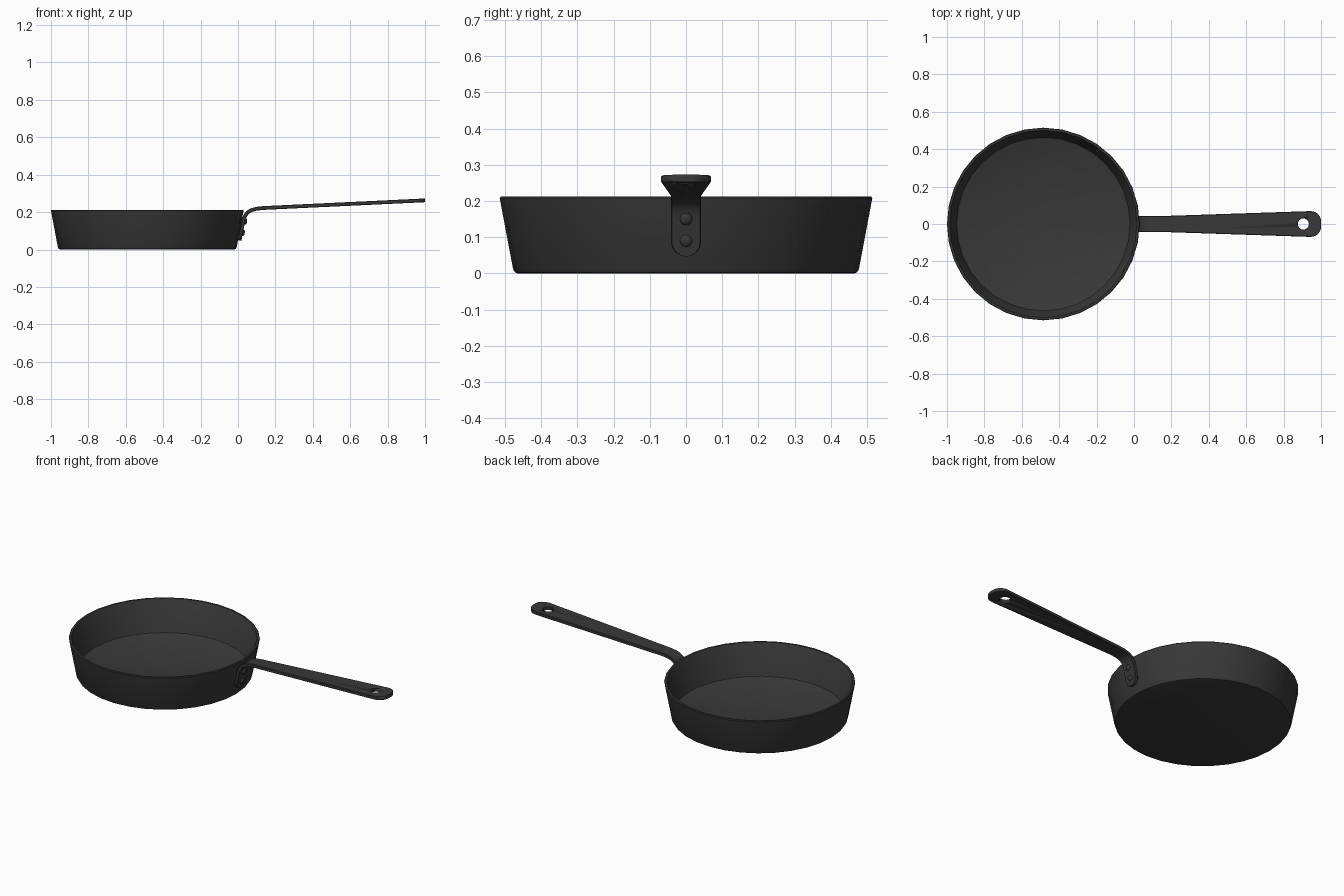
import bpy, bmesh, math
from mathutils import Vector, Matrix

if "Cube" in bpy.data.objects:
    bpy.data.objects.remove(bpy.data.objects["Cube"])

iron = bpy.data.materials.new("dark_iron")
iron.diffuse_color = (0.04, 0.04, 0.04, 1)
iron.use_nodes = True
iron.node_tree.nodes["Principled BSDF"].inputs["Base Color"].default_value = iron.diffuse_color
CX = -0.485


def finish(name, bm, angle=35):
    bmesh.ops.recalc_face_normals(bm, faces=bm.faces)
    me = bpy.data.meshes.new(name)
    bm.to_mesh(me)
    bm.free()
    ob = bpy.data.objects.new(name, me)
    bpy.context.collection.objects.link(ob)
    me.materials.append(iron)
    bpy.ops.object.select_all(action='DESELECT')
    ob.select_set(True)
    bpy.context.view_layer.objects.active = ob
    bpy.ops.object.shade_smooth_by_angle(angle=math.radians(angle))
    return ob


def lathe(name, profile, matrix, steps):
    bm = bmesh.new()
    rings = [[bm.verts.new(matrix @ Vector((r * math.cos(2 * math.pi * i / steps),
                                            r * math.sin(2 * math.pi * i / steps), z)))
              for i in range(steps)] for r, z in profile]
    for a, b in zip(rings, rings[1:]):
        for i in range(steps):
            j = (i + 1) % steps
            bm.faces.new((a[i], a[j], b[j], b[i]))
    bm.faces.new(rings[0])
    bm.faces.new(rings[-1])
    return finish(name, bm)


# Pan body: outer wall, rim, inner wall and floor
lathe("pan_body", [(0.466, 0), (0.473, 0.003), (0.478, 0.012), (0.514, 0.203), (0.515, 0.208),
                   (0.512, 0.212), (0.501, 0.212), (0.498, 0.208), (0.468, 0.034),
                   (0.464, 0.025), (0.455, 0.02)],
      Matrix.Translation((CX, 0, 0)), 32)

# Handle centre line (x, z), following the wall and bending outward
path = [Vector(p) for p in [(0.008, 0.048), (0.029, 0.155), (0.037, 0.178), (0.050, 0.197),
                            (0.070, 0.210), (0.098, 0.218), (0.135, 0.222), (1.0, 0.263)]]
lengths = [0]
for a, b in zip(path, path[1:]):
    lengths.append(lengths[-1] + (b - a).length)
total = lengths[-1]


def sample(s):
    k = max(i for i in range(len(path) - 1) if lengths[i] <= s + 1e-9)
    d = (path[k + 1] - path[k]).normalized()
    p = path[k] + d * (s - lengths[k])
    if 0 < k and abs(s - lengths[k]) < 1e-6:
        d = (d + (path[k] - path[k - 1]).normalized()).normalized()
    return p, Vector((-d.y, d.x))


# Stations along the strip: rounded plate, bend, widening grip, rounded tip
PLATE, TIP, CORNER = 0.042, 0.069, 0.055
arc = [math.radians(a) for a in (8, 25, 45, 67, 90)]
stations = [(PLATE * (1 - math.cos(a)), PLATE * math.sin(a)) for a in arc]
stations += [(s, PLATE) for s in lengths[1:-1]]
stations += [(total - CORNER * (1 - math.cos(a)), TIP - CORNER + CORNER * math.sin(a))
             for a in reversed(arc)]

bm = bmesh.new()
T, C = 0.010, 0.003
rings = []
for s, w in stations:
    p, n = sample(s)
    section = [(w, T - C), (w - C, T), (C - w, T), (-w, T - C),
               (-w, C - T), (C - w, -T), (w - C, -T), (w, C - T)]
    rings.append([bm.verts.new((p.x + n.x * h, y, p.y + n.y * h)) for y, h in section])
for a, b in zip(rings, rings[1:]):
    for i in range(8):
        j = (i + 1) % 8
        bm.faces.new((a[i], a[j], b[j], b[i]))
bm.faces.new(rings[0])
bm.faces.new(rings[-1])
handle = finish("handle", bm)

# Hanging hole cut through the tip
cutter = lathe("hole_cutter", [(0.030, -0.1), (0.030, 0.1)],
               Matrix.Translation((0.905, 0, 0.2585)) @ Matrix.Rotation(-0.047, 4, 'Y'), 24)
cut = handle.modifiers.new("hole", 'BOOLEAN')
cut.object = cutter
cut.operation = 'DIFFERENCE'
cut.solver = 'EXACT'
bpy.context.view_layer.objects.active = handle
bpy.ops.object.modifier_apply(modifier="hole")
bpy.data.objects.remove(cutter)

# Domed rivets on the plate
axis = Vector((1, 0, -0.19)).to_track_quat('Z', 'Y').to_matrix().to_4x4()
for i, z in enumerate((0.092, 0.152)):
    x = 0.008 + 0.196 * (z - 0.048)
    lathe(f"rivet_{i + 1}", [(0.017, -0.005), (0.017, 0.012), (0.015, 0.016),
                             (0.010, 0.019), (0.004, 0.020)],
          Matrix.Translation((x, 0, z)) @ axis, 16)
